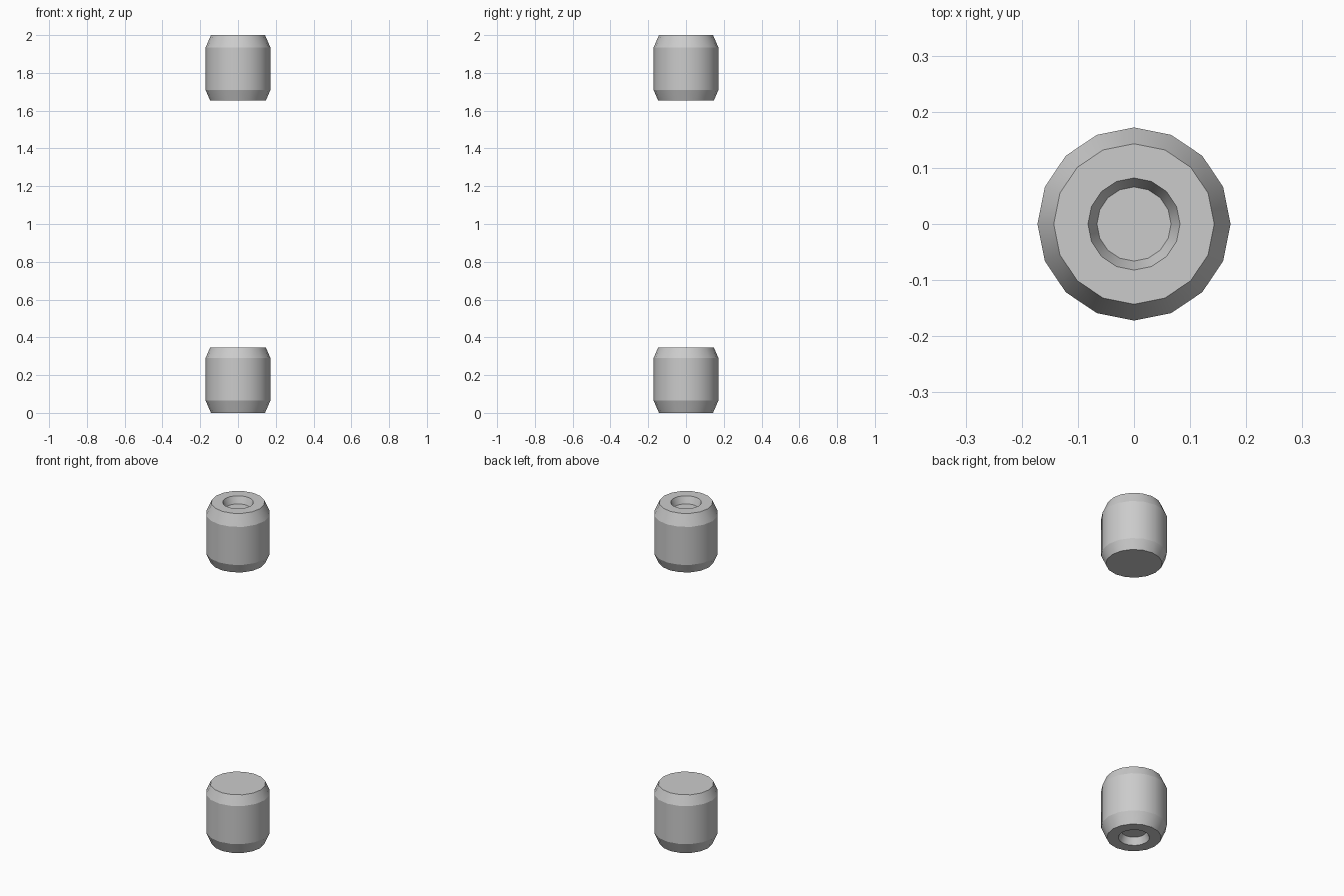
import bpy, bmesh, math

if "Cube" in bpy.data.objects:
    bpy.data.objects.remove(bpy.data.objects["Cube"])

SIDES = 16
# Lathe profile (radius, distance from the outer end), recess floor to inner face
PROFILE = [(0.066, 0.04), (0.082, 0.0), (0.143, 0.0), (0.172, 0.066),
           (0.172, 0.29), (0.148, 0.345)]


def make_cap(name, to_z):
    bm = bmesh.new()
    rings = []
    for r, d in PROFILE:
        rings.append([bm.verts.new((r * math.cos(2 * math.pi * i / SIDES),
                                    r * math.sin(2 * math.pi * i / SIDES),
                                    to_z(d))) for i in range(SIDES)])
    for a, b in zip(rings, rings[1:]):
        for i in range(SIDES):
            j = (i + 1) % SIDES
            bm.faces.new((a[i], a[j], b[j], b[i]))
    # Recess floor and closed inner face
    bm.faces.new(rings[0])
    bm.faces.new(rings[-1])
    bmesh.ops.recalc_face_normals(bm, faces=bm.faces[:])
    mesh = bpy.data.meshes.new(name)
    bm.to_mesh(mesh)
    bm.free()
    obj = bpy.data.objects.new(name, mesh)
    bpy.context.collection.objects.link(obj)
    # Smooth around the barrel, crisp at the chamfers
    bpy.ops.object.select_all(action='DESELECT')
    obj.select_set(True)
    bpy.context.view_layer.objects.active = obj
    bpy.ops.object.shade_smooth_by_angle(angle=math.radians(23))
    return obj


# Two end caps facing away from each other
make_cap("lower_end_cap", lambda d: d)
make_cap("upper_end_cap", lambda d: 2.0 - d)
